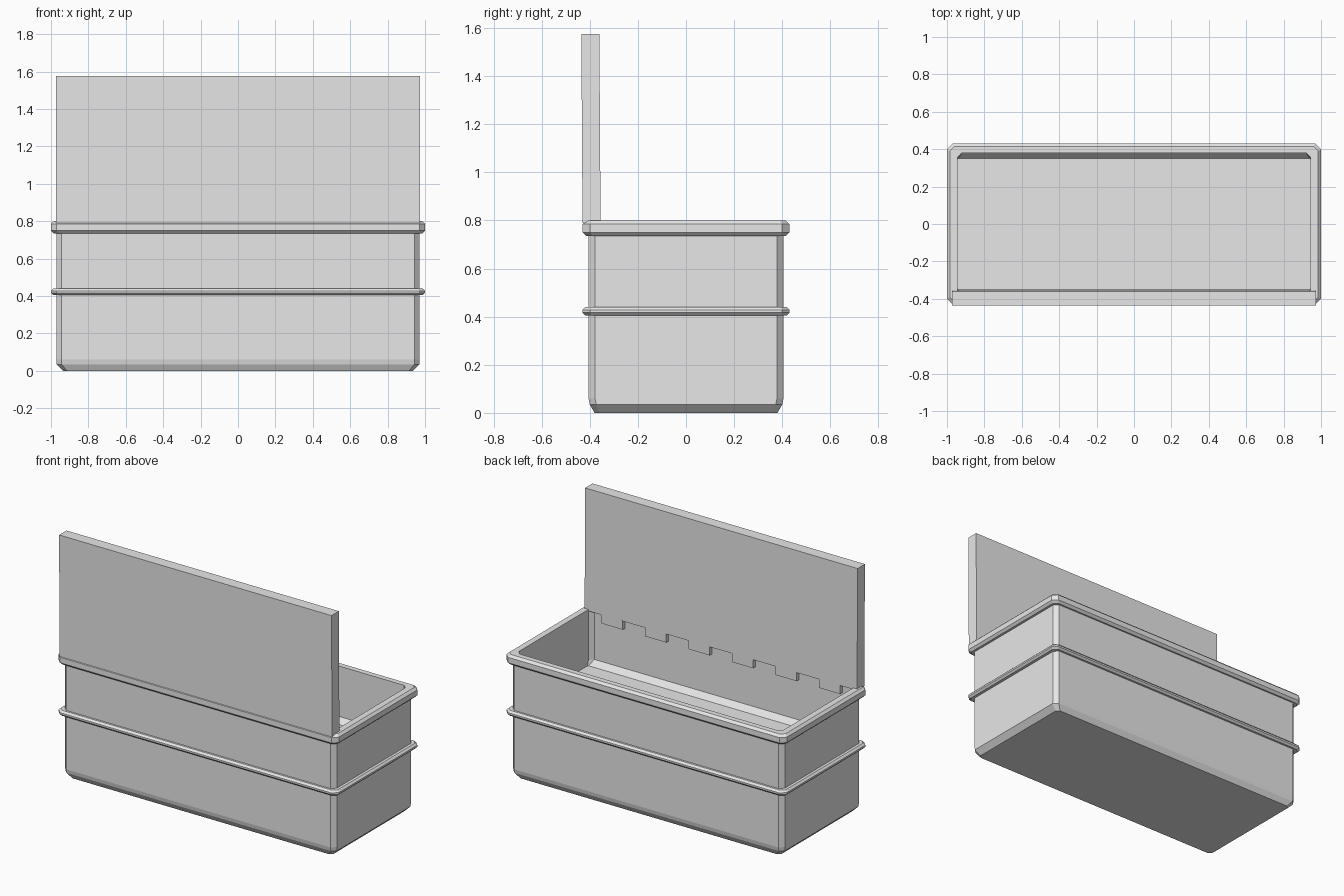
import bpy
import bmesh

cube = bpy.data.objects.get("Cube")
if cube:
    bpy.data.objects.remove(cube, do_unlink=True)

grey = bpy.data.materials.new("plain_grey")
grey.use_nodes = True
grey.diffuse_color = (0.8, 0.8, 0.8, 1)
grey.node_tree.nodes["Principled BSDF"].inputs["Base Color"].default_value = (0.8, 0.8, 0.8, 1)


def finish(name, bm):
    bmesh.ops.recalc_face_normals(bm, faces=bm.faces)
    mesh = bpy.data.meshes.new(name)
    bm.to_mesh(mesh)
    bm.free()
    mesh.materials.append(grey)
    obj = bpy.data.objects.new(name, mesh)
    bpy.context.collection.objects.link(obj)
    return obj


def loft(name, rings, closed=False):
    """Skin a stack of chamfered rectangles: half x, half y, z, corner cut."""
    bm = bmesh.new()
    loops = []
    for hx, hy, z, c in rings:
        pts = [(hx - c, -hy), (hx, c - hy), (hx, hy - c), (hx - c, hy),
               (c - hx, hy), (-hx, hy - c), (-hx, c - hy), (c - hx, -hy)]
        loops.append([bm.verts.new((x, y, z)) for x, y in pts])
    pairs = list(zip(loops, loops[1:]))
    if closed:
        pairs.append((loops[-1], loops[0]))
    else:
        bm.faces.new(loops[0])
        bm.faces.new(loops[-1])
    for a, b in pairs:
        for i in range(8):
            j = (i + 1) % 8
            bm.faces.new((a[i], a[j], b[j], b[i]))
    return finish(name, bm)


def box(name, x0, x1, y0, y1, z0, z1, lean=0.0):
    """Box whose top is shifted along y by lean."""
    bm = bmesh.new()
    bmesh.ops.create_cube(bm, size=1)
    for v in bm.verts:
        top = v.co.z > 0
        v.co = (x1 if v.co.x > 0 else x0,
                (y1 if v.co.y > 0 else y0) + (lean if top else 0),
                z1 if top else z0)
    return finish(name, bm)


# Hollow chest body, from the underside up the walls and down to the inner floor
loft("chest_body", [
    (0.935, 0.38, 0.0, 0.02),
    (0.97, 0.4, 0.035, 0.027),
    (0.97, 0.405, 0.06, 0.027),
    (0.97, 0.405, 0.79, 0.027),
    (0.945, 0.38, 0.79, 0.025),
    (0.945, 0.38, 0.475, 0.025),
    (0.945, 0.35, 0.44, 0.005),
])


# Raised bands running all the way round
def band(name, z0, z1, cut, inner_x, inner_y):
    loft(name, [
        (inner_x, inner_y, z0, 0.025),
        (1 - cut, 0.43 - cut, z0, 0.025),
        (1.0, 0.43, z0 + cut, 0.03),
        (1.0, 0.43, z1 - cut, 0.03),
        (1 - cut, 0.43 - cut, z1, 0.025),
        (inner_x, inner_y, z1, 0.025),
    ], closed=True)


band("top_rim", 0.735, 0.8, 0.015, 0.945, 0.38)
band("middle_band", 0.405, 0.44, 0.012, 0.96, 0.395)

# Open lid standing upright, with hinge tabs under its inner face
box("lid", -0.972, 0.972, -0.43, -0.355, 0.79, 1.575, lean=-0.005)
for i in range(6):
    x = (i - 2.5) * 0.31
    box(f"hinge_tab_{i + 1}", x - 0.075, x + 0.075, -0.385, -0.355, 0.735, 0.795)
